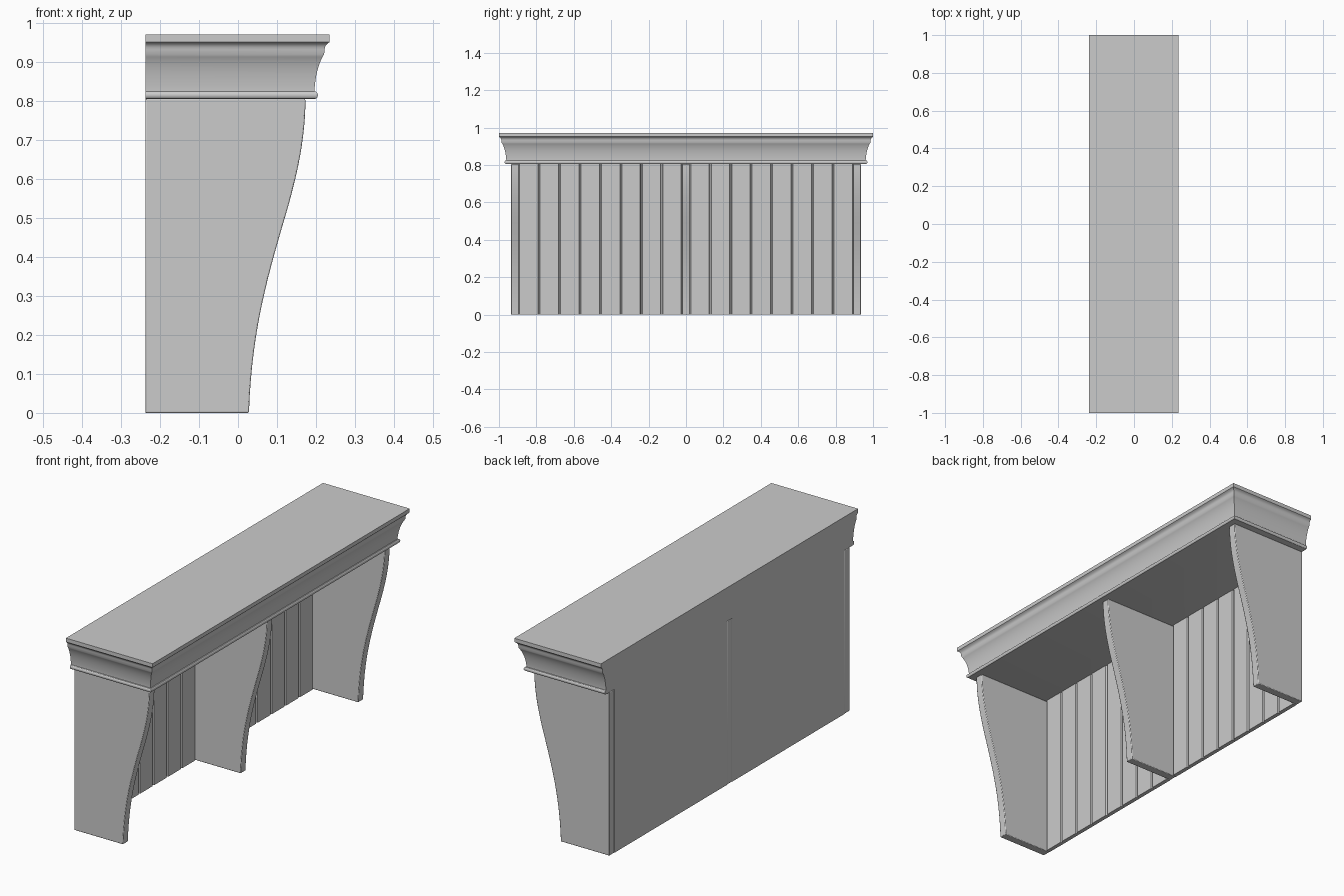
import bpy, bmesh
from mathutils import Vector
from mathutils.geometry import interpolate_bezier

cube = bpy.data.objects.get("Cube")
if cube:
    bpy.data.objects.remove(cube)

BACK = -0.237        # wall side
RAIL_Z = 0.805       # underside of the crown
OUTER = 0.935        # outer face of the end brackets
INNER = 0.895        # inner face of the end brackets
MID = 0.02           # half thickness of the middle bracket

paint = bpy.data.materials.new("grey paint")
paint.use_nodes = True
grey = (0.6, 0.6, 0.6, 1)
paint.diffuse_color = grey
paint.node_tree.nodes["Principled BSDF"].inputs["Base Color"].default_value = grey


def finish(name, bm):
    bmesh.ops.recalc_face_normals(bm, faces=bm.faces)
    mesh = bpy.data.meshes.new(name)
    bm.to_mesh(mesh)
    bm.free()
    mesh.materials.append(paint)
    obj = bpy.data.objects.new(name, mesh)
    bpy.context.collection.objects.link(obj)
    bpy.ops.object.select_all(action='DESELECT')
    bpy.context.view_layer.objects.active = obj
    obj.select_set(True)
    bpy.ops.object.shade_smooth_by_angle(angle=0.5)
    return obj


def extrude(name, outline, direction):
    bm = bmesh.new()
    face = bm.faces.new([bm.verts.new(p) for p in outline])
    new = bmesh.ops.extrude_face_region(bm, geom=[face])["geom"]
    bmesh.ops.translate(bm, vec=direction,
                        verts=[v for v in new if isinstance(v, bmesh.types.BMVert)])
    return finish(name, bm)


def bezier(*points, n=10):
    return interpolate_bezier(*[Vector((x, 0, z)) for x, z in points], n)


# Crown shelf: moulding section stacked as mitred rectangles, flush at the back
bead = bezier((0.196, RAIL_Z), (0.208, RAIL_Z), (0.208, 0.825), (0.196, 0.825), n=8)
cove = bezier((0.196, 0.828), (0.199, 0.87), (0.208, 0.9), (0.221, 0.92), n=10)
ogee = bezier((0.222, 0.932), (0.223, 0.944), (0.229, 0.947), (0.235, 0.951), n=6)
section = bead + cove + ogee + [Vector((0.235, 0, 0.97))]
bm = bmesh.new()
rings = []
for p in section:
    y = p.x + 0.765
    rings.append([bm.verts.new(c) for c in
                  ((BACK, -y, p.z), (p.x, -y, p.z), (p.x, y, p.z), (BACK, y, p.z))])
for a, b in zip(rings, rings[1:]):
    for i in range(4):
        j = (i + 1) % 4
        bm.faces.new((a[i], a[j], b[j], b[i]))
bm.faces.new(rings[0])
bm.faces.new(rings[-1])
finish("crown_shelf", bm)

# Three brackets with an S-curved front edge
lower = bezier((0.028, 0), (0.035, 0.2), (0.07, 0.33), (0.117, 0.49), n=14)
upper = bezier((0.117, 0.49), (0.15, 0.6), (0.173, 0.7), (0.173, RAIL_Z), n=14)
curve = [Vector((BACK, 0, 0))] + lower + upper[1:] + [Vector((BACK, 0, RAIL_Z))]
for name, y0, y1 in (("right_bracket", -OUTER, -INNER),
                     ("middle_bracket", -MID, MID),
                     ("left_bracket", INNER, OUTER)):
    bracket = extrude(name, [p + Vector((0, y0, 0)) for p in curve], (0, y1 - y0, 0))
    bevel = bracket.modifiers.new("soft_edges", 'BEVEL')
    bevel.width = 0.003
    bevel.segments = 2
    bevel.limit_method = 'ANGLE'

# Beadboard back panels: eight planks per bay with grooves between them
FRONT = BACK + 0.02
GROOVE, DEPTH, PLANKS = 0.006, 0.007, 8
pitch = (INNER - MID) / PLANKS
for name, start in (("left_back_panel", MID), ("right_back_panel", -INNER)):
    outline = [(BACK, start, 0)]
    for i in range(PLANKS):
        a, b = start + i * pitch, start + (i + 1) * pitch
        outline += [(FRONT - DEPTH, a + GROOVE / 2, 0), (FRONT, a + GROOVE, 0),
                    (FRONT, b - GROOVE, 0), (FRONT - DEPTH, b - GROOVE / 2, 0)]
    outline.append((BACK, start + INNER - MID, 0))
    extrude(name, outline, (0, 0, RAIL_Z))
